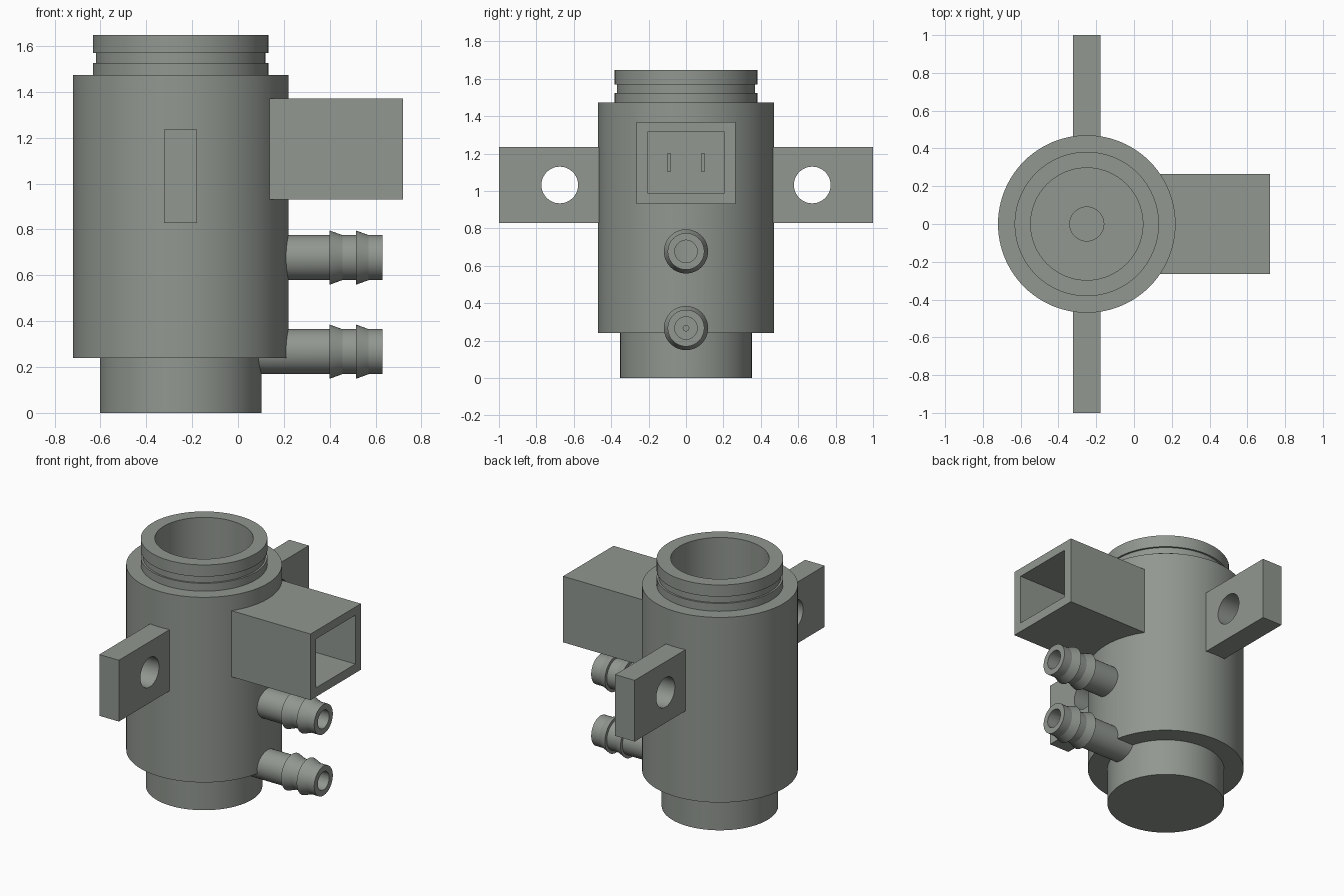
import bpy, bmesh, math
from mathutils import Matrix, Vector

if "Cube" in bpy.data.objects:
    bpy.data.objects.remove(bpy.data.objects["Cube"])

CX = -0.25          # axis of the canister
SEG = 96

# Dark grey-green plastic
plastic = bpy.data.materials.new("dark_plastic")
plastic.diffuse_color = (0.285, 0.31, 0.28, 1)
plastic.use_nodes = True
plastic.node_tree.nodes["Principled BSDF"].inputs["Base Color"].default_value = plastic.diffuse_color


def to_object(bm, name):
    bmesh.ops.recalc_face_normals(bm, faces=bm.faces)
    me = bpy.data.meshes.new(name)
    bm.to_mesh(me)
    bm.free()
    me.materials.append(plastic)
    ob = bpy.data.objects.new(name, me)
    bpy.context.collection.objects.link(ob)
    return ob


def lathe(name, profile, origin, axis='Z', seg=SEG):
    """Revolve (radius, height) points round Z, then lay along the axis."""
    bm = bmesh.new()
    vs = [bm.verts.new((r, 0, h)) for r, h in profile]
    es = [bm.edges.new(p) for p in zip(vs, vs[1:])]
    bmesh.ops.spin(bm, geom=vs + es, cent=(0, 0, 0), axis=(0, 0, 1),
                   angle=math.tau, steps=seg)
    bmesh.ops.remove_doubles(bm, verts=bm.verts, dist=1e-5)
    turn = Matrix.Rotation(math.pi / 2, 4, 'Y') if axis == 'X' else Matrix()
    bm.transform(Matrix.Translation(origin) @ turn)
    return to_object(bm, name)


def box(name, lo, hi):
    lo, hi = Vector(lo), Vector(hi)
    bm = bmesh.new()
    bmesh.ops.create_cube(bm, size=1)
    bm.transform(Matrix.Translation((lo + hi) / 2) @ Matrix.Diagonal((*(hi - lo), 1)))
    return to_object(bm, name)


def rod(name, r, x0, x1, z):
    return lathe(name, [(0, x0), (r, x0), (r, x1), (0, x1)], (0, 0, z), 'X', 48)


def combine(target, other, operation):
    mod = target.modifiers.new(operation.title(), 'BOOLEAN')
    mod.operation, mod.solver, mod.object = operation, 'EXACT', other
    bpy.context.view_layer.objects.active = target
    bpy.ops.object.modifier_apply(modifier=mod.name)
    bpy.data.objects.remove(other)


# Canister: foot, main barrel, grooved neck, open bore with a small sump
body = lathe("canister_body", [
    (0, 0), (0.352, 0), (0.352, 0.24), (0.47, 0.24), (0.47, 1.473),
    (0.382, 1.473), (0.382, 1.525), (0.37, 1.525), (0.37, 1.57),
    (0.382, 1.57), (0.382, 1.648), (0.297, 1.648), (0.297, 0.40),
    (0.09, 0.40), (0.09, 0.20), (0, 0.20)], (CX, 0, 0))

# Mounting lugs on both sides
for s in (-1, 1):
    ys = sorted((s * 0.40, s * 1.0))
    combine(body, box("lug", (-0.322, ys[0], 0.828), (-0.178, ys[1], 1.236)), 'UNION')
    hole = lathe("lug_hole", [(0, -0.5), (0.098, -0.5), (0.098, 0.5), (0, 0.5)],
                 (CX, s * 0.675, 1.032), 'X', 48)
    combine(body, hole, 'DIFFERENCE')

# Connector housing with its rectangular pocket
combine(body, box("socket", (0.12, -0.265, 0.93), (0.72, 0.265, 1.37)), 'UNION')
combine(body, box("pocket", (0.25, -0.207, 0.99), (0.80, 0.207, 1.315)), 'DIFFERENCE')

# Barbed hose nozzles
for z, start in ((0.677, 0.13), (0.267, 0.03)):
    nozzle = lathe("nozzle", [
        (0, start), (0.098, start), (0.098, 0.40), (0.118, 0.40), (0.098, 0.455),
        (0.098, 0.515), (0.118, 0.515), (0.098, 0.57), (0.098, 0.63), (0, 0.63)],
        (0, 0, z), 'X', 64)
    combine(body, nozzle, 'UNION')

# Upper bore opens into the canister, lower one narrows to an orifice
combine(body, rod("upper_bore", 0.06, -0.05, 0.70, 0.677), 'DIFFERENCE')
combine(body, rod("lower_bore", 0.06, 0.12, 0.70, 0.267), 'DIFFERENCE')
combine(body, rod("orifice", 0.015, CX, 0.20, 0.267), 'DIFFERENCE')

# Flat terminal blades inside the connector
for side, y in (("left", -0.09), ("right", 0.09)):
    box(f"{side}_terminal", (0.24, y - 0.011, 1.105), (0.48, y + 0.011, 1.2))

# Smooth the round walls, keep hard edges
bpy.ops.object.select_all(action='DESELECT')
body.select_set(True)
bpy.context.view_layer.objects.active = body
bpy.ops.object.shade_smooth_by_angle(angle=math.radians(15))
